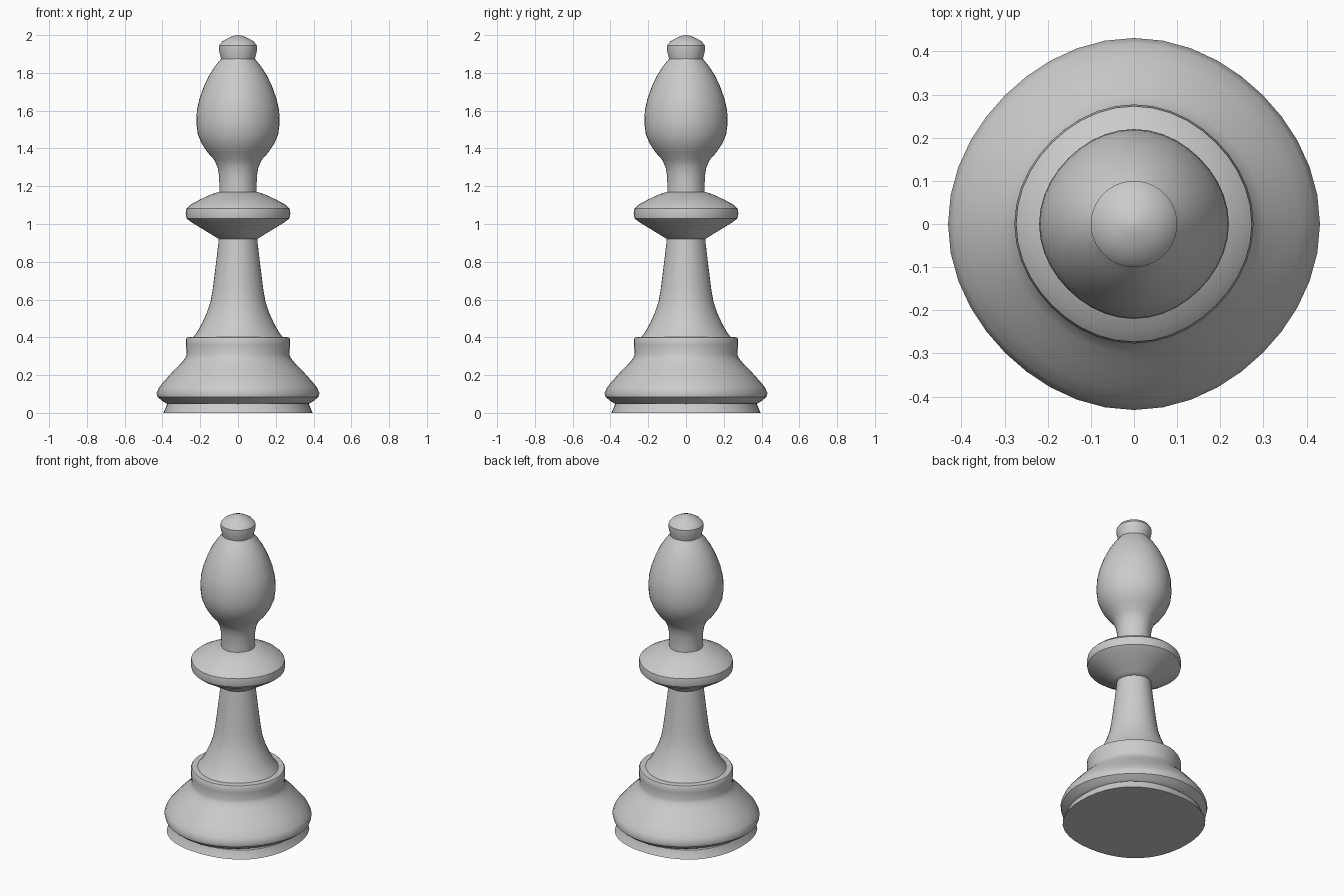
import bpy, bmesh, math

cube = bpy.data.objects.get("Cube")
if cube:
    bpy.data.objects.remove(cube, do_unlink=True)

SIDES = 40

# One plain grey for the whole piece
grey = bpy.data.materials.new("plain grey")
grey.use_nodes = True
colour = (0.6, 0.6, 0.6, 1)
grey.diffuse_color = colour
grey.node_tree.nodes["Principled BSDF"].inputs["Base Color"].default_value = colour


def turned_part(name, profile, squareness=0.01, angle=35):
    """Lathe a (radius, height) profile, listed bottom to top, and cap both ends."""
    bm = bmesh.new()
    rings = []
    for radius, z in profile:
        ring = []
        for i in range(SIDES):
            a = math.tau * i / SIDES
            r = radius * (1 + squareness * (math.cos(4 * a) - 1))
            ring.append(bm.verts.new((r * math.cos(a), r * math.sin(a), z)))
        rings.append(ring)
    for low, high in zip(rings, rings[1:]):
        for i in range(SIDES):
            j = (i + 1) % SIDES
            bm.faces.new((low[i], low[j], high[j], high[i]))
    bm.faces.new(rings[0][::-1])
    bm.faces.new(rings[-1])
    mesh = bpy.data.meshes.new(name)
    bm.to_mesh(mesh)
    bm.free()
    mesh.materials.append(grey)
    obj = bpy.data.objects.new(name, mesh)
    bpy.context.collection.objects.link(obj)
    bpy.ops.object.select_all(action='DESELECT')
    obj.select_set(True)
    bpy.context.view_layer.objects.active = obj
    bpy.ops.object.shade_smooth_by_angle(angle=math.radians(angle))
    return obj


# Thin flared foot, slightly wider on the diagonals
turned_part("foot", [(0.396, 0), (0.388, 0.015), (0.378, 0.04), (0.375, 0.05)],
            squareness=-0.02)

# Bulging base with an upright band on top
turned_part("base", [(0.37, 0.045), (0.4, 0.063), (0.427, 0.085), (0.431, 0.105),
                     (0.418, 0.135), (0.385, 0.175), (0.34, 0.225), (0.3, 0.265),
                     (0.28, 0.29), (0.272, 0.31), (0.276, 0.36), (0.276, 0.39),
                     (0.27, 0.4), (0.24, 0.402)])

# Tapering stem
turned_part("stem", [(0.238, 0.4), (0.215, 0.43), (0.19, 0.475), (0.165, 0.53),
                     (0.145, 0.59), (0.133, 0.66), (0.123, 0.74), (0.112, 0.83),
                     (0.104, 0.9), (0.101, 0.93)])

# Disc collar
turned_part("collar", [(0.1, 0.92), (0.125, 0.935), (0.185, 0.972), (0.245, 1.008),
                       (0.273, 1.03), (0.277, 1.055), (0.273, 1.082), (0.25, 1.103),
                       (0.2, 1.13), (0.14, 1.158), (0.1, 1.17)])

# Neck and pear-shaped head
turned_part("head", [(0.099, 1.16), (0.098, 1.2), (0.101, 1.26), (0.108, 1.3),
                     (0.126, 1.34), (0.162, 1.38), (0.192, 1.425), (0.213, 1.475),
                     (0.22, 1.53), (0.218, 1.6), (0.205, 1.66), (0.182, 1.725),
                     (0.154, 1.785), (0.122, 1.835), (0.09, 1.875)])

# Small button finial
turned_part("finial", [(0.088, 1.865), (0.092, 1.885), (0.1, 1.915), (0.1, 1.945),
                       (0.085, 1.965), (0.055, 1.983), (0.025, 1.996), (0.004, 2.0)],
            squareness=0)
